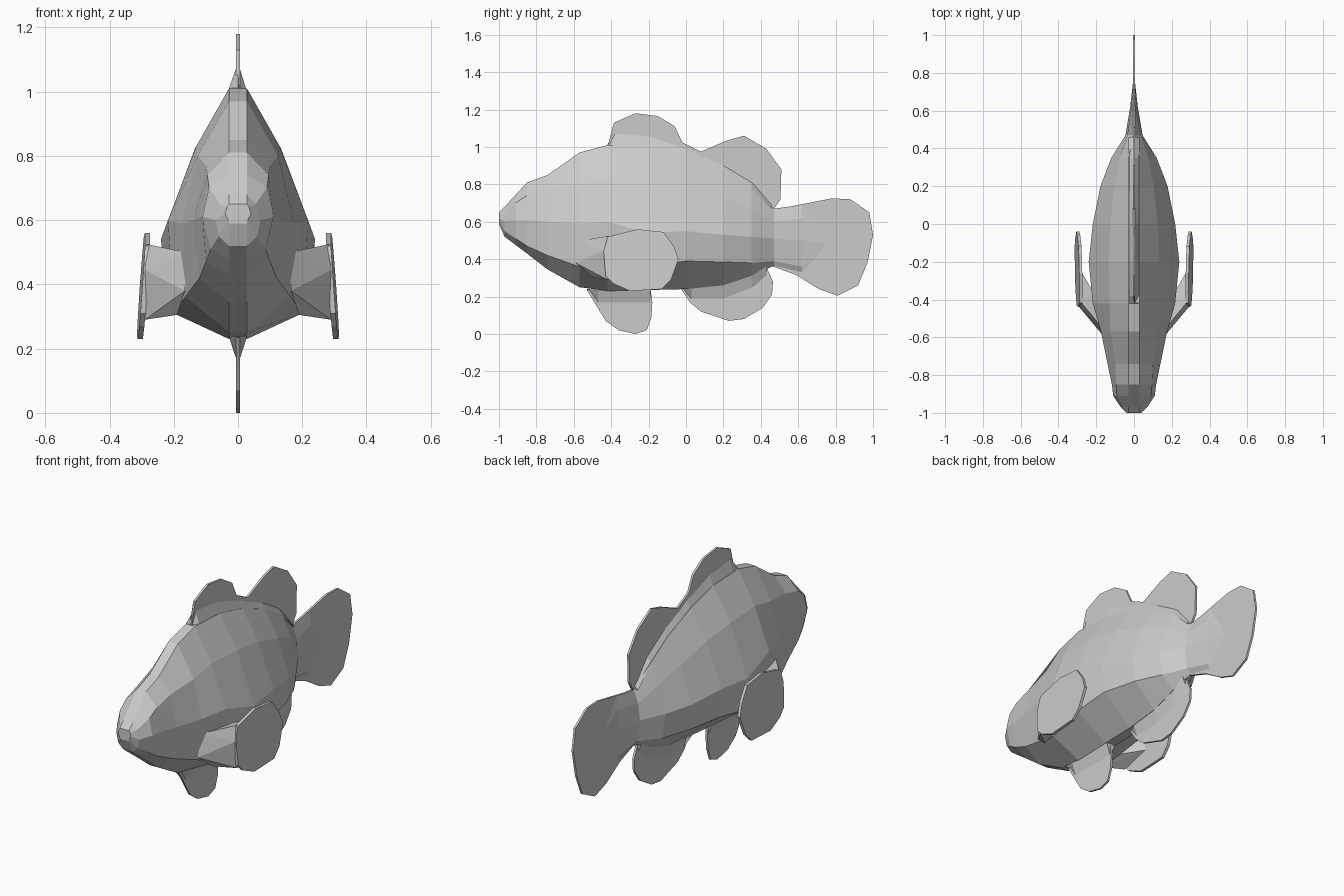
import bpy, bmesh


def make_object(name, bm):
    bmesh.ops.recalc_face_normals(bm, faces=bm.faces[:])
    me = bpy.data.meshes.new(name)
    bm.to_mesh(me)
    bm.free()
    ob = bpy.data.objects.new(name, me)
    bpy.context.collection.objects.link(ob)
    return ob


def fin(name, outline, half=.006, centre=lambda y, z: 0.0):
    """Closed thin plate from a (y, z) outline."""
    bm = bmesh.new()
    sides = []
    for s in (1, -1):
        sides.append([bm.verts.new((centre(y, z) + s * half, y, z)) for y, z in outline])
        bmesh.ops.triangulate(bm, faces=[bm.faces.new(sides[-1])])
    n = len(outline)
    for i in range(n):
        j = (i + 1) % n
        bm.faces.new((sides[0][i], sides[0][j], sides[1][j], sides[1][i]))
    return make_object(name, bm)


def ridge(name, rows):
    """Triangular strip (y, base z, edge z) blending the body into a fin."""
    bm = bmesh.new()
    rows = [[bm.verts.new(p) for p in ((-.028, y, a), (0, y, b), (.028, y, a))] for y, a, b in rows]
    for a, b in zip(rows, rows[1:]):
        for i in range(3):
            j = (i + 1) % 3
            bm.faces.new((a[i], a[j], b[j], b[i]))
    bm.faces.new(rows[0])
    bm.faces.new(rows[-1])
    return make_object(name, bm)


# Body: y, bottom z, low (x, z), middle (x, z), upper (x, z), top z
sections = [
    (-1.00, .59, .030, .60, .040, .62, .035, .64, .65),
    (-.97, .52, .060, .55, .070, .60, .055, .65, .68),
    (-.91, .475, .085, .51, .110, .61, .090, .70, .745),
    (-.85, .43, .100, .47, .117, .61, .095, .74, .81),
    (-.74, .345, .120, .42, .140, .60, .100, .77, .85),
    (-.57, .25, .165, .36, .175, .59, .125, .80, .97),
    (-.42, .23, .200, .31, .218, .60, .130, .83, 1.01),
    (-.20, .235, .220, .36, .240, .54, .135, .82, 1.00),
    (.00, .24, .205, .39, .218, .55, .125, .79, .95),
    (.20, .26, .160, .385, .178, .53, .105, .73, .87),
    (.35, .31, .100, .38, .120, .52, .075, .67, .78),
    (.47, .365, .030, .39, .045, .51, .035, .60, .67),
    (.62, .33, .010, .36, .020, .50, .014, .62, .69),
]
bm = bmesh.new()
rings = []
for y, zb, wl, zl, wm, zm, wu, zu, zt in sections:
    flat = .028 if y < .4 else .006
    half = [(flat, zb), (wl, zl), (wm, zm), (wu, zu), (flat, zt)]
    loop = half + [(-x, z) for x, z in reversed(half)]
    rings.append([bm.verts.new((x, y, z)) for x, z in loop])
for a, b in zip(rings, rings[1:]):
    for i in range(10):
        j = (i + 1) % 10
        bm.faces.new((a[i], a[j], b[j], b[i]))
bm.faces.new(rings[0])
# Body closes to a point inside the tail
tip = bm.verts.new((0, .80, .48))
for i in range(10):
    bm.faces.new((rings[-1][i], rings[-1][(i + 1) % 10], tip))
make_object("body", bm)

# Dorsal fin, two lobes rising from the back
fin("dorsal_fin",
    [(-.42, 1.0), (-.40, 1.05), (-.385, 1.13), (-.27, 1.18), (-.15, 1.165), (-.06, 1.11),
     (-.02, 1.025), (.08, .975), (.22, 1.035), (.31, 1.06), (.43, .99), (.51, .88),
     (.505, .72), (.465, .66), (.35, .76), (.20, .85), (0, .93), (-.20, .98)])
ridge("dorsal_ridge",
      [(-.42, 1.01, 1.012), (-.38, 1.0, 1.09), (-.20, .995, 1.07), (0, .945, 1.0),
       (.08, .915, .96), (.20, .865, .91), (.35, .775, .82), (.46, .67, .69)])

# Tail fin
fin("tail_fin",
    [(.43, .68), (.47, .665), (.60, .69), (.78, .725), (.88, .72), (.98, .65), (1.0, .53),
     (.97, .38), (.92, .26), (.81, .205), (.71, .24), (.59, .315), (.44, .37)])

# Lower fins with wedges where they meet the belly
fin("pelvic_fin",
    [(-.53, .235), (-.47, .14), (-.43, .07), (-.36, .02), (-.27, 0), (-.21, .02),
     (-.185, .09), (-.18, .17), (-.19, .24)])
ridge("pelvic_root", [(-.53, .24, .238), (-.47, .237, .15), (-.19, .24, .15)])
fin("anal_fin",
    [(-.03, .245), (.02, .17), (.08, .12), (.23, .07), (.31, .08), (.41, .14), (.46, .21),
     (.465, .28), (.43, .36), (.30, .30), (.15, .26)])
ridge("anal_root", [(-.03, .245, .243), (.03, .25, .17), (.20, .265, .17), (.35, .315, .23),
                    (.43, .36, .30)])

# Side fins: leaning blade and wedge-shaped shoulder, mirrored
blade = fin("side_fin",
            [(-.42, .52), (-.26, .56), (-.12, .545), (-.065, .47), (-.04, .40), (-.08, .29),
             (-.13, .24), (-.30, .23), (-.39, .27), (-.43, .31), (-.44, .44)],
            .008, lambda y, z: .305 - .07 * (z - .23) + .02 * (y + .25))
bm = bmesh.new()
for p in [(.16, -.56, .50), (.165, -.59, .38), (.19, -.50, .305), (.284, -.41, .525),
          (.29, -.44, .445), (.29, -.42, .29), (.215, -.36, .50), (.215, -.36, .33),
          (.28, -.25, .50), (.285, -.25, .33)]:
    bm.verts.new(p)
bmesh.ops.convex_hull(bm, input=bm.verts[:])
shoulder = make_object("side_fin_shoulder", bm)
for ob in (blade, shoulder):
    ob.modifiers.new("mirror", 'MIRROR')
